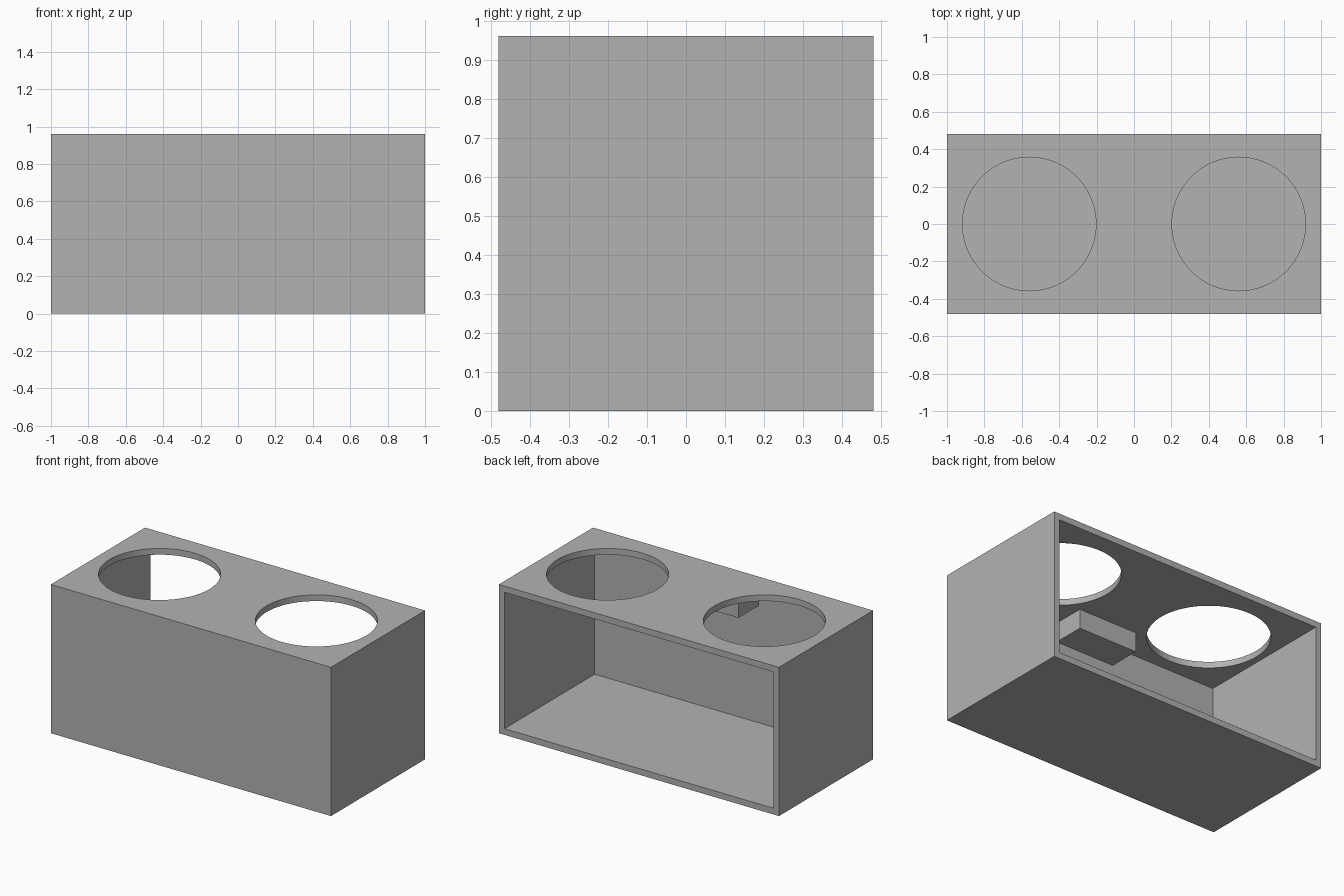
import bpy
from mathutils import Vector

default = bpy.data.objects.get("Cube")
if default:
    bpy.data.objects.remove(default, do_unlink=True)

LENGTH, DEPTH, HEIGHT, WALL = 2.0, 0.96, 0.96, 0.04
HOLE_X, HOLE_RADIUS = 0.56, 0.357

grey = bpy.data.materials.new("plain grey")
grey.use_nodes = True
colour = (0.448, 0.448, 0.448, 1)
grey.diffuse_color = colour
grey.node_tree.nodes["Principled BSDF"].inputs["Base Color"].default_value = colour


def box(name, low, high):
    """Box between two opposite corners."""
    low, high = Vector(low), Vector(high)
    bpy.ops.mesh.primitive_cube_add(size=1, location=(low + high) / 2)
    obj = bpy.context.object
    obj.name = name
    obj.scale = high - low
    bpy.ops.object.transform_apply(location=False, rotation=False, scale=True)
    obj.data.materials.append(grey)
    return obj


def cut(target, cutter):
    """Subtract the cutter from the target, then discard it."""
    cutter.hide_render = True
    mod = target.modifiers.new("cut", 'BOOLEAN')
    mod.operation, mod.solver, mod.object = 'DIFFERENCE', 'EXACT', cutter
    bpy.ops.object.select_all(action='DESELECT')
    bpy.context.view_layer.objects.active = target
    target.select_set(True)
    bpy.ops.object.modifier_apply(modifier=mod.name)
    bpy.data.objects.remove(cutter, do_unlink=True)


# Cabinet shell, open at the back
hx, hy = LENGTH / 2, DEPTH / 2
cabinet = box("cabinet", (-hx, -hy, 0), (hx, hy, HEIGHT))
cavity = box("cavity_cutter", (WALL - hx, WALL - hy, WALL),
             (hx - WALL, hy + WALL, HEIGHT - WALL))
cut(cabinet, cavity)

# Round openings in the top panel
for side in (-1, 1):
    bpy.ops.mesh.primitive_cylinder_add(
        vertices=96, radius=HOLE_RADIUS, depth=4 * WALL,
        location=(side * HOLE_X, 0, HEIGHT - WALL / 2))
    hole = bpy.context.object
    hole.name = "hole_cutter"
    hole.data.materials.append(grey)
    cut(cabinet, hole)
bpy.ops.object.shade_smooth_by_angle()

# Block under the top panel, against the inside of the front wall
box("inner_block", (-0.21, -hy + WALL / 2, 0.795),
    (0.21, -0.234, HEIGHT - WALL / 2))
